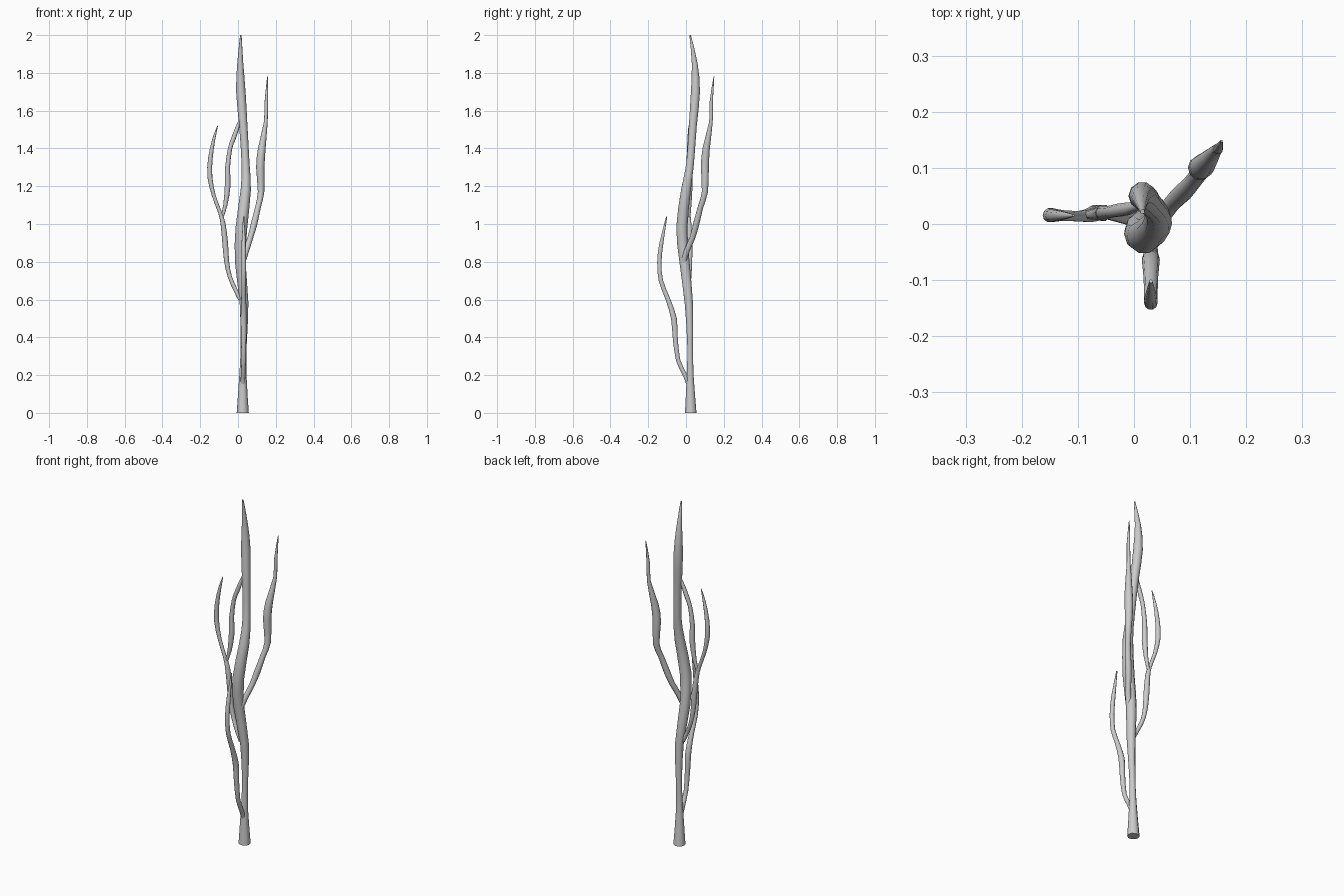
import bpy, bmesh, math
from mathutils import Vector

SIDES = 10


def spline(a, b, c, d, t):
    # Catmull-Rom interpolation of position and radius together
    return 0.5 * (2 * b + (c - a) * t + (2 * a - 5 * b + 4 * c - d) * t * t
                  + (3 * b - a - 3 * c + d) * t ** 3)


def tube(name, pts, steps=2):
    """Tapered tube through (x, y, z, radius) points."""
    p = [Vector(q) for q in pts]
    p = [p[0]] + p + [p[-1]]
    path = [spline(*p[i:i + 4], s / steps) for i in range(len(p) - 3) for s in range(steps)]
    path.append(p[-1])
    bm = bmesh.new()
    rings = []
    for i, q in enumerate(path):
        tan = (path[min(i + 1, len(path) - 1)] - path[max(i - 1, 0)]).to_3d().normalized()
        if q.z < 0.001:
            tan = Vector((0, 0, 1))
        side = Vector((0, 1, 0)).cross(tan).normalized()
        up = tan.cross(side)
        ring = []
        for k in range(SIDES):
            a = math.tau * k / SIDES
            r = max(q.w, 0.002)
            ring.append(bm.verts.new(q.to_3d() + r * (side * math.cos(a) + up * math.sin(a))))
        rings.append(ring)
    for lo, hi in zip(rings, rings[1:]):
        for k in range(SIDES):
            n = (k + 1) % SIDES
            bm.faces.new((lo[k], lo[n], hi[n], hi[k]))
    bm.faces.new(rings[0][::-1])
    bm.faces.new(rings[-1])
    mesh = bpy.data.meshes.new(name)
    bm.to_mesh(mesh)
    bm.free()
    ob = bpy.data.objects.new(name, mesh)
    bpy.context.collection.objects.link(ob)
    bpy.ops.object.select_all(action='DESELECT')
    ob.select_set(True)
    bpy.context.view_layer.objects.active = ob
    bpy.ops.object.shade_smooth_by_angle(angle=math.radians(40))


# central stem
tube("main_stem", [
    (.025, .025, 0, .032), (.026, .022, .2, .019), (.030, .022, .36, .016),
    (.032, .015, .58, .023), (.012, -.008, .8, .028), (.018, -.022, .98, .031),
    (.041, .000, 1.18, .027), (.040, .022, 1.32, .021), (.028, .036, 1.52, .022),
    (.015, .050, 1.70, .025), (.012, .046, 1.85, .016), (.015, .022, 2.0, .004)])

# low branch leaning to the front
tube("front_branch", [
    (.025, .018, .14, .012), (.027, -.005, .20, .012), (.030, -.042, .28, .012),
    (.030, -.057, .40, .014), (.030, -.064, .50, .016), (.030, -.095, .60, .013),
    (.030, -.133, .70, .012), (.030, -.141, .80, .012), (.030, -.130, .90, .011),
    (.030, -.102, 1.04, .003)])

# tall branch leaning right and back
tube("right_branch", [
    (.025, -.012, .80, .015), (.044, .005, .86, .015), (.066, .035, .93, .015),
    (.085, .054, 1.0, .017), (.106, .077, 1.09, .015), (.122, .100, 1.17, .017),
    (.118, .100, 1.30, .022), (.126, .107, 1.40, .020), (.147, .132, 1.54, .010),
    (.150, .134, 1.65, .009), (.156, .148, 1.78, .002)])

# branch leaning left
tube("left_branch", [
    (.012, .008, .60, .011), (-.013, .010, .65, .011), (-.043, .018, .72, .011),
    (-.060, .020, .80, .013), (-.068, .020, .90, .015), (-.079, .016, 1.0, .013),
    (-.095, .014, 1.06, .010), (-.128, .015, 1.15, .010), (-.149, .016, 1.25, .013),
    (-.146, .015, 1.35, .012), (-.128, .015, 1.45, .008), (-.108, .015, 1.52, .002)])

# thin link from the left branch up to the stem
tube("left_linking_twig", [
    (-.086, .016, 1.03, .007), (-.067, .018, 1.10, .011), (-.055, .020, 1.20, .015),
    (-.055, .020, 1.30, .013), (-.042, .022, 1.40, .011), (-.025, .025, 1.45, .012),
    (-.007, .028, 1.50, .011), (.014, .034, 1.56, .006)])
